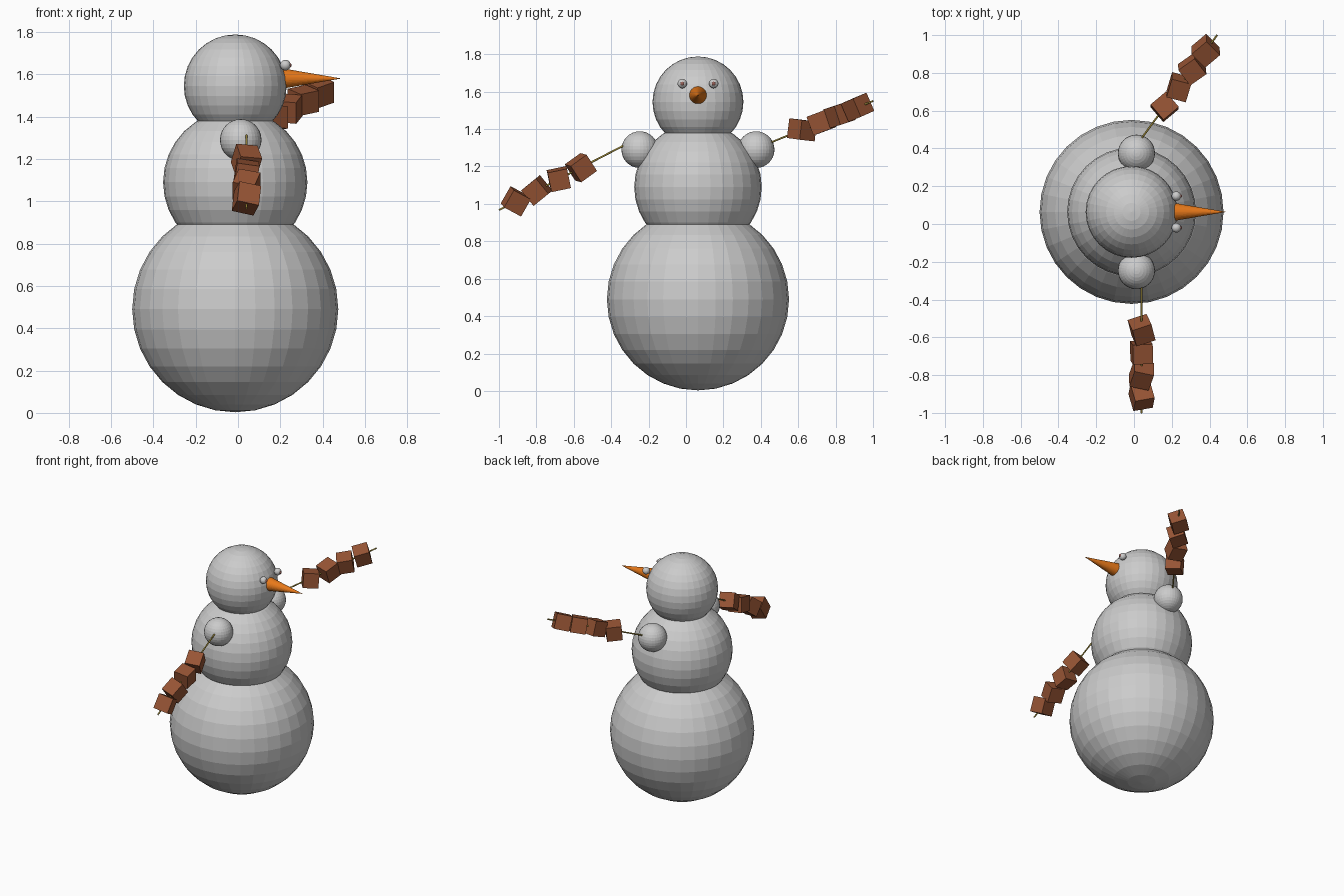
import bpy, math
from mathutils import Vector, Euler

if "Cube" in bpy.data.objects:
    bpy.data.objects.remove(bpy.data.objects["Cube"])

def material(name, rgb):
    m = bpy.data.materials.new(name)
    m.diffuse_color = (*rgb, 1)
    m.use_nodes = True
    m.node_tree.nodes["Principled BSDF"].inputs["Base Color"].default_value = m.diffuse_color
    return m

SNOW = material("snow_grey", (0.6, 0.6, 0.6))
ORANGE = material("carrot_orange", (0.8, 0.19, 0.01))
BROWN = material("block_brown", (0.31, 0.09, 0.035))
OLIVE = material("stick_olive", (0.32, 0.24, 0.04))
IRIS = material("eye_red_brown", (0.32, 0.12, 0.1))

def finish(name, mat):
    ob = bpy.context.object
    ob.name = name
    ob.data.materials.append(mat)
    return ob

def ball(name, loc, r, mat=SNOW, seg=32, rings=16):
    bpy.ops.mesh.primitive_uv_sphere_add(segments=seg, ring_count=rings, radius=r, location=loc)
    return finish(name, mat)

def rod(name, a, b, r1, r2, mat, sides):
    a, b = Vector(a), Vector(b)
    d = b - a
    bpy.ops.mesh.primitive_cone_add(vertices=sides, radius1=r1, radius2=r2, depth=d.length,
                                    location=(a + b) / 2,
                                    rotation=d.to_track_quat('Z', 'Y').to_euler())
    return finish(name, mat)

# Stacked snow balls
CX, CY = -0.013, 0.064
ball("lower_body", (CX, CY, 0.49), 0.487)
ball("upper_body", (CX, CY, 1.09), 0.341)
ball("head", (CX, CY, 1.545), 0.243)

# Carrot nose
rod("nose", (0.215, CY, 1.58), (0.489, CY, 1.58), 0.047, 0, ORANGE, 32)

# Eyes with small pupils, and shoulders, mirrored about the body axis
for side, label in ((-1, "left"), (1, "right")):
    y = CY + side * 0.084
    ball(label + "_eye", (0.224, y, 1.643), 0.025)
    ball(label + "_pupil", (0.243, y, 1.643), 0.011, IRIS, 16, 8)
    ball(label + "_shoulder", (0.013, CY + side * 0.311, 1.29), 0.098)

# Skewer arms: start, end, then (y position, rotation in degrees) for each block
arms = {
    "left": ((0.04, -0.31, 1.324), (0.04, -1.0, 0.967),
             ((-0.562, (35, 5, 18)), (-0.68, (12, 8, 3)),
              (-0.798, (38, 10, -12)), (-0.91, (-28, 12, 10)))),
    "right": ((0.03, 0.44, 1.323), (0.44, 1.0, 1.55),
              ((0.62, (-5, 5, 40)), (0.724, (20, 5, -15)),
               (0.82, (15, -10, 35)), (0.917, (18, -15, 40)))),
}
for label, (a, b, blocks) in arms.items():
    rod(label + "_arm_stick", a, b, 0.005, 0.005, OLIVE, 12)
    a, b = Vector(a), Vector(b)
    for i, (y, deg) in enumerate(blocks):
        p = a.lerp(b, (y - a.y) / (b.y - a.y))
        bpy.ops.mesh.primitive_cube_add(size=0.106, location=p,
                                        rotation=Euler([math.radians(v) for v in deg]))
        finish(f"{label}_arm_block_{i + 1}", BROWN)
